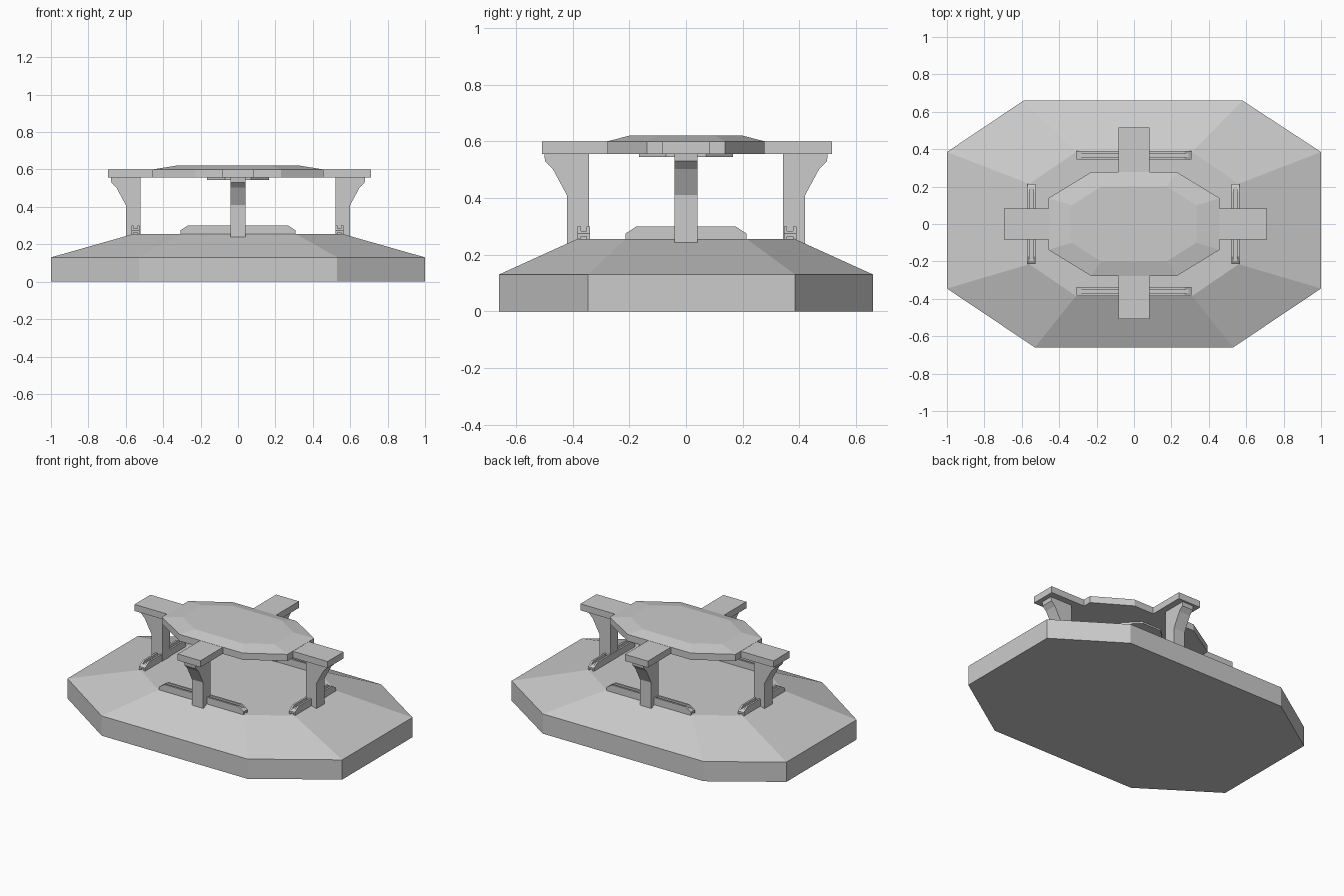
import bpy, bmesh
from math import pi
from mathutils import Matrix, Vector

if "Cube" in bpy.data.objects:
    bpy.data.objects.remove(bpy.data.objects["Cube"])


def make(name, bm):
    bmesh.ops.recalc_face_normals(bm, faces=bm.faces)
    me = bpy.data.meshes.new(name)
    bm.to_mesh(me)
    bm.free()
    ob = bpy.data.objects.new(name, me)
    bpy.context.collection.objects.link(ob)
    return ob


def loft(name, rings):
    """Stack same-length (outline, z) rings and cap both ends."""
    bm = bmesh.new()
    loops = [[bm.verts.new((x, y, z)) for x, y in pts] for pts, z in rings]
    n = len(loops[0])
    for a, b in zip(loops, loops[1:]):
        for i in range(n):
            j = (i + 1) % n
            bm.faces.new((a[i], a[j], b[j], b[i]))
    bm.faces.new(loops[0][::-1])
    bm.faces.new(loops[-1])
    return make(name, bm)


def prism(name, profile, y0, y1, offset, turn):
    """Extrude an x-z profile along y, then shift it and turn it about z."""
    bm = bmesh.new()
    a = [bm.verts.new((x, y0, z)) for x, z in profile]
    b = [bm.verts.new((x, y1, z)) for x, z in profile]
    n = len(a)
    for i in range(n):
        j = (i + 1) % n
        bm.faces.new((a[i], a[j], b[j], b[i]))
    bm.faces.new(a)
    bm.faces.new(b[::-1])
    m = Matrix.Rotation(turn, 4, 'Z') @ Matrix.Translation(Vector(offset))
    bmesh.ops.transform(bm, matrix=m, verts=bm.verts)
    return make(name, bm)


def octagon(cx, ex, ey, cy):
    return [(ex, -cy), (ex, cy), (cx, ey), (-cx, ey),
            (-ex, cy), (-ex, -cy), (-cx, -ey), (cx, -ey)]


# Base: slightly irregular octagon with sloped shoulders
foot = [(1, -.345), (1, .385), (.58, .66), (-.59, .66),
        (-1, .385), (-1, -.345), (-.53, -.66), (.53, -.66)]
loft("base", [(foot, 0), (foot, .13), (octagon(.31, .56, .385, .215), .255)])

# Upper deck with chamfered top and small pad underneath
rim = octagon(.23, .458, .277, .138)
loft("deck", [(rim, .556), (rim, .6), (octagon(.175, .333, .2, .1), .62)])
loft("deck_under_pad", [(octagon(.07, .165, .165, .07), .545),
                        (octagon(.07, .165, .165, .07), .558)])

# Four sides: direction, turn, leg inner face, arm end, arm start, rail centre, rail half length
sides = [("right", 0, .522, .71, .44, .542, .213),
         ("back", pi / 2, .342, .515, .26, .367, .307),
         ("left", pi, .522, .695, .44, .548, .213),
         ("front", -pi / 2, .342, .508, .26, .36, .307)]
for name, turn, leg, end, start, rail, half in sides:
    # Flat arm reaching out from the deck
    prism(name + "_arm", [(start, .556), (end, .556), (end, .599), (start, .599)],
          -.083, .083, (0, 0, 0), turn)
    # Leg flaring outward at the top
    prism(name + "_leg", [(0, .24), (.078, .24), (.078, .41), (.128, .503),
                          (.155, .53), (.158, .558), (0, .558)],
          -.041, .041, (leg, 0, 0), turn)
    # Floor rail: two thin plates joined by a web
    plate = [(-half, .25), (half, .25), (half, .275), (half - .038, .3),
             (.038 - half, .3), (-half, .275)]
    web = [(-half, .264), (half, .264), (half, .275), (half - .015, .284),
           (.015 - half, .284), (-half, .275)]
    for part, prof, y0, y1 in (("inner_plate", plate, -.022, -.010),
                               ("outer_plate", plate, .010, .022),
                               ("web", web, -.011, .011)):
        prism(f"{name}_rail_{part}", prof, y0, y1, (0, rail, 0), turn - pi / 2)
